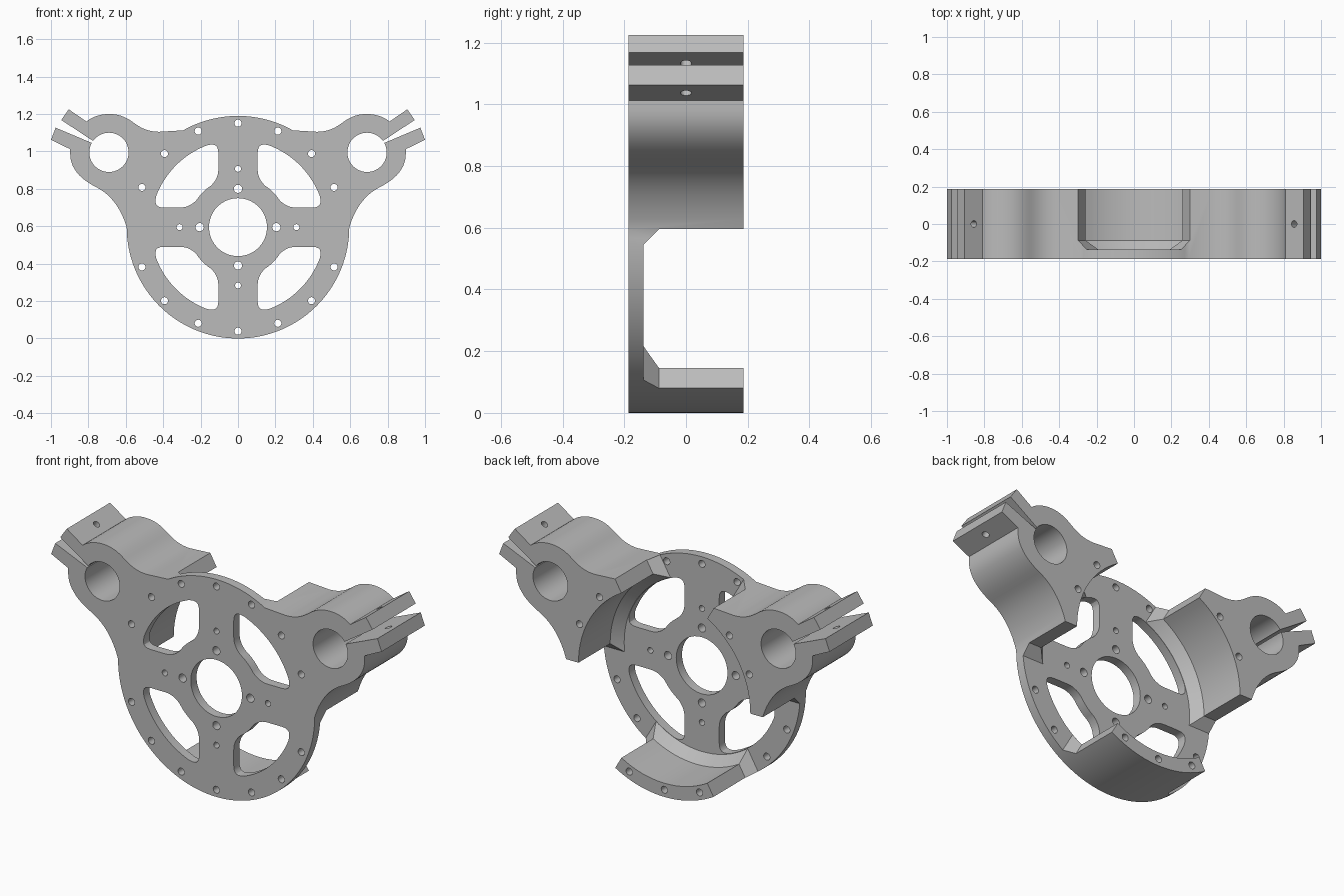
import bpy, bmesh
from math import sin, cos, pi, radians, atan2, hypot
from mathutils import Matrix, Vector

if "Cube" in bpy.data.objects:
    bpy.data.objects.remove(bpy.data.objects["Cube"])

CZ = 0.595               # hub height, also the disc radius
FRONT, BACK = -0.187, 0.187
FLOOR, STEP = -0.137, -0.087   # rear of the thin plate, top of the chamfer
BORE = (0.69, 0.995)


def arc(r, a0, a1, n, cx=0, cz=CZ):
    """Points on an arc, angles in degrees."""
    angles = [radians(a0 + (a1 - a0) * i / n) for i in range(n + 1)]
    return [(cx + r * cos(a), cz + r * sin(a)) for a in angles]


def circle(r, cx=0, cz=CZ, n=24):
    return arc(r, 0, 360, n, cx, cz)[:-1]


def bezier(a, b, c, d, n=10):
    """Cubic curve without its first point."""
    a, b, c, d = map(Vector, (a, b, c, d))
    ts = [i / n for i in range(1, n + 1)]
    return [tuple(a * (1 - t)**3 + b * 3 * t * (1 - t)**2 + c * 3 * t * t * (1 - t) + d * t**3)
            for t in ts]


def loft(bm, *sections):
    """Closed solid through (y, points) sections with equal point counts."""
    rings = [[bm.verts.new((x, y, z)) for x, z in pts] for y, pts in sections]
    n = len(rings[0])
    for low, high in zip(rings, rings[1:]):
        for i in range(n):
            j = (i + 1) % n
            bm.faces.new((low[i], low[j], high[j], high[i]))
    bm.faces.new(rings[0])
    bm.faces.new(rings[-1])


def drill(bm, pts):
    loft(bm, (-0.4, pts), (0.4, pts))


def finish(bm, name):
    bmesh.ops.recalc_face_normals(bm, faces=bm.faces)
    mesh = bpy.data.meshes.new(name)
    bm.to_mesh(mesh)
    bm.free()
    ob = bpy.data.objects.new(name, mesh)
    bpy.context.collection.objects.link(ob)
    return ob


def cut(target, cutter):
    cutter.hide_render = True
    mod = target.modifiers.new(cutter.name, "BOOLEAN")
    mod.operation, mod.solver, mod.object = "DIFFERENCE", "EXACT", cutter
    bpy.context.view_layer.objects.active = target
    bpy.ops.object.modifier_apply(modifier=mod.name)
    bpy.data.objects.remove(cutter)


# Silhouette: disc with a split clamp arm on each side
half = arc(CZ, -90, 0, 32)
half += bezier(half[-1], (0.63, 0.71), (0.69, 0.775), (0.76, 0.81))
half += bezier(half[-1], (0.85, 0.855), (0.897, 0.915), (0.897, 0.985))
half += [(0.897, 1.012), (1.0, 1.062), (0.975, 1.127), (0.757, 1.035),
         (0.755, 1.043), (0.945, 1.168), (0.905, 1.225), (0.81, 1.16)]
half += bezier(half[-1], (0.78, 1.185), (0.735, 1.2), (0.69, 1.2))
half += bezier(half[-1], (0.63, 1.2), (0.595, 1.18), (0.56, 1.155))
half += bezier(half[-1], (0.52, 1.125), (0.48, 1.105), (0.42, 1.105))
half += arc(CZ, 60.5, 90, 12)
outline = half + [(-x, z) for x, z in half[-2:0:-1]]
bm = bmesh.new()
loft(bm, (FRONT, outline), (BACK, outline))
bracket = finish(bm, "motor_bracket")

# Chamfered bowl hollowing the rear
bm = bmesh.new()
loft(bm, (FLOOR, circle(0.47, n=96)), (STEP, circle(0.52, n=96)), (0.3, circle(0.52, n=96)))
cut(bracket, finish(bm, "bowl_cutter"))

# Three gaps in the rim, with sloping ends
for angle in (90, 210, 330):
    a = radians(angle)
    wedge = [(0, CZ)] + [(0.9 * cos(a + s), CZ + 0.9 * sin(a + s)) for s in (-pi / 6, pi / 6)]
    inset = [(x + 0.1 * cos(a), z + 0.1 * sin(a)) for x, z in wedge]
    bm = bmesh.new()
    loft(bm, (FLOOR, inset), (STEP, wedge), (0.3, wedge))
    cut(bracket, finish(bm, "gap_cutter"))

# Hub bore, clamp bores, bolt circles and the four windows
bm = bmesh.new()
drill(bm, circle(0.155, n=64))
for side in (1, -1):
    drill(bm, circle(0.105, side * BORE[0], BORE[1], 48))
for k in range(16):
    if k % 8:
        drill(bm, circle(0.019, *arc(0.556, k * 22.5, 0, 1)[0]))
for k in range(4):
    for dist, r in ((0.205, 0.022), (0.312, 0.016)):
        drill(bm, circle(r, *arc(dist, k * 90, 0, 1)[0]))

SPOKE = 0.105
outer = arc(0.468, 45, 69, 10, cz=0)
inner = arc(0.265, 57, 45, 5, cz=0)
upper = outer + bezier(outer[-1], (0.125, 0.448), (SPOKE, 0.44), (SPOKE, 0.395), 6)
upper += [(SPOKE, 0.31)]
upper += bezier(upper[-1], (SPOKE, 0.28), (0.115, 0.25), inner[0], 6) + inner[1:]
window = upper + [(z, x) for x, z in upper[-2:0:-1]]
for sx in (1, -1):
    for sz in (1, -1):
        drill(bm, [(sx * x, CZ + sz * z) for x, z in window])
cut(bracket, finish(bm, "hole_cutter"))

# Clamp screw holes through both tabs
bm = bmesh.new()
for side in (1, -1):
    axis = Vector((side * 0.088, 0, -0.15))
    place = Matrix.Translation((side * 0.901, 0, 1.115)) @ axis.to_track_quat("Z", "Y").to_matrix().to_4x4()
    bmesh.ops.create_cone(bm, cap_ends=True, segments=20, radius1=0.018, radius2=0.018,
                          depth=0.4, matrix=place)
cut(bracket, finish(bm, "screw_cutter"))

# Single grey finish
grey = bpy.data.materials.new("plain_grey")
grey.use_nodes = True
grey.diffuse_color = (0.5, 0.5, 0.5, 1)
grey.node_tree.nodes["Principled BSDF"].inputs["Base Color"].default_value = (0.5, 0.5, 0.5, 1)
bracket.data.materials.clear()
bracket.data.materials.append(grey)

bpy.ops.object.select_all(action="DESELECT")
bracket.select_set(True)
bpy.context.view_layer.objects.active = bracket
bpy.ops.object.shade_smooth_by_angle(angle=radians(25))
